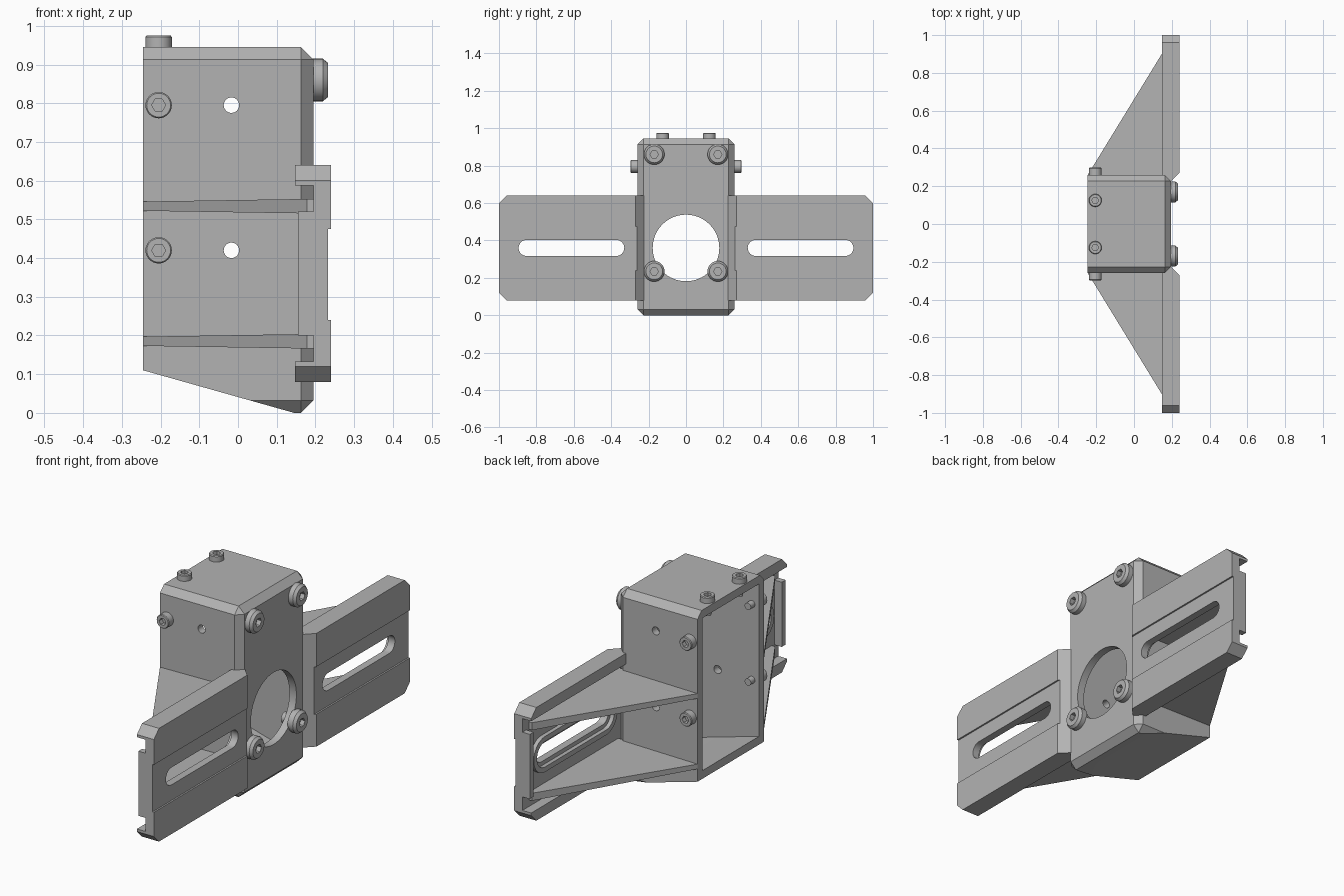
import bpy, bmesh, math
from mathutils import Vector

cube = bpy.data.objects.get("Cube")
if cube:
    bpy.data.objects.remove(cube, do_unlink=True)

mat = bpy.data.materials.new("plain_grey")
mat.use_nodes = True
grey = (0.45, 0.45, 0.45, 1)
mat.diffuse_color = grey
mat.node_tree.nodes["Principled BSDF"].inputs["Base Color"].default_value = grey


def finish(name, bm):
    """Turn a bmesh into a linked object."""
    bmesh.ops.recalc_face_normals(bm, faces=bm.faces)
    mesh = bpy.data.meshes.new(name)
    bm.to_mesh(mesh)
    bm.free()
    mesh.materials.append(mat)
    obj = bpy.data.objects.new(name, mesh)
    bpy.context.collection.objects.link(obj)
    return obj


def prism(points, axis, lo, hi):
    """Extrude a 2D outline along an axis (outline uses the other two axes in order)."""
    bm = bmesh.new()

    def place(p, d):
        co = list(p)
        co.insert("xyz".index(axis), d)
        return bm.verts.new(co)
    a = [place(p, lo) for p in points]
    b = [place(p, hi) for p in points]
    bm.faces.new(a)
    bm.faces.new(b)
    for i in range(len(a)):
        j = (i + 1) % len(a)
        bm.faces.new((a[i], a[j], b[j], b[i]))
    bmesh.ops.recalc_face_normals(bm, faces=bm.faces)
    return bm


def slice_off(bm, point, normal):
    """Remove everything on the normal side of a plane and cap the cut."""
    geom = bm.verts[:] + bm.edges[:] + bm.faces[:]
    bmesh.ops.bisect_plane(bm, geom=geom, plane_co=point, plane_no=normal, clear_outer=True)
    bmesh.ops.edgenet_fill(bm, edges=[e for e in bm.edges if e.is_boundary])


def circle(u, v, r, n=48):
    return [(u + r * math.cos(math.tau * i / n), v + r * math.sin(math.tau * i / n)) for i in range(n)]


def stadium(u0, u1, v, r, n=16):
    """Slot outline with round ends; u0 and u1 are the outer extents."""
    pts = []
    for c, start in ((u1 - r, -math.pi / 2), (u0 + r, math.pi / 2)):
        for i in range(n + 1):
            t = start + math.pi * i / n
            pts.append((c + r * math.cos(t), v + r * math.sin(t)))
    return pts


def apply(obj, kind, **settings):
    mod = obj.modifiers.new(kind.title(), kind)
    for key, value in settings.items():
        setattr(mod, key, value)
    bpy.context.view_layer.objects.active = obj
    bpy.ops.object.modifier_apply(modifier=mod.name)


def cut(obj, bm):
    cutter = finish("cutter", bm)
    cutter.hide_render = True
    apply(obj, "BOOLEAN", operation="DIFFERENCE", solver="EXACT", object=cutter)
    bpy.data.objects.remove(cutter, do_unlink=True)


def mirror_y(obj):
    apply(obj, "MIRROR", use_axis=(False, True, False), use_mirror_merge=False)


# Housing: chamfered box with a sloping underside, open at the -x side
back, front, half, top = -0.245, 0.195, 0.26, 0.945
bm = prism([(back, -half), (front, -half), (front, half), (back, half)], "z", 0, top)
edges = [e for e in bm.edges if max(v.co.x for v in e.verts) > 0]
bmesh.ops.bevel(bm, geom=edges, offset=0.032, segments=1, affect="EDGES")
slice_off(bm, Vector((back, 0, 0.11)), Vector((-0.11, 0, -0.39)))
housing = finish("housing", bm)
cut(housing, prism([(-0.3, 0.166), (0.145, 0.04), (0.157, 0.04), (0.157, 0.905), (-0.3, 0.905)],
                   "y", -0.222, 0.222))
cut(housing, prism(circle(0, 0.36, 0.178, 64), "x", 0.1, 0.3))
for z in (0.795, 0.42):
    cut(housing, prism(circle(-0.017, z, 0.02, 24), "y", -0.4, 0.4))

# Slotted side plates: lipped channel section with a shallow outer recess
mid = 0.36
section = [(0.24, 0.08), (0.24, 0.24), (0.232, 0.24), (0.232, 0.475), (0.24, 0.475), (0.24, 0.64),
           (0.147, 0.64), (0.147, 0.587), (0.195, 0.587), (0.195, 0.133), (0.147, 0.133), (0.147, 0.08)]
bm = prism(section, "y", 0.225, 1)
slice_off(bm, Vector((0.195, 0.225, 0)), Vector((1, -1, 0)))
for z, s in ((0.64, 1), (0.08, -1)):
    slice_off(bm, Vector((0, 0.96, z)), Vector((0, 1, s)))
plate = finish("side_plates", bm)
slot = stadium(0.33, 0.895, mid, 0.043)
cut(plate, prism(slot, "x", 0, 0.4))
mirror_y(plate)

# Raised rim around each slot
rim = finish("slot_rims", prism(stadium(0.285, 0.94, mid, 0.088), "x", 0.175, 0.2))
cut(rim, prism(stadium(0.31, 0.915, mid, 0.063), "x", 0, 0.4))
mirror_y(rim)

# Short end wall closing each channel
wall = finish("end_walls", prism([(0.155, 0.2), (0.2, 0.2), (0.2, 0.52), (0.155, 0.52)], "y", 0.97, 1))
mirror_y(wall)

# Tapered triangular ribs between housing and plates
for name, z in (("upper_ribs", 0.534), ("lower_ribs", 0.185)):
    bm = prism([(back, z - 0.012), (0.2, z - 0.019), (0.2, z + 0.019), (back, z + 0.012)], "y", 0.25, 0.95)
    slice_off(bm, Vector((back, 0.26, 0)), Vector((-0.64, 0.392, 0)))
    mirror_y(finish(name, bm))


def screw(name, loc, axis, r, h, chamfer, socket, reach):
    """Socket head screw; loc is the point on the surface, axis points outward."""
    outline = [(0, -reach), (r * 0.5, -reach), (r * 0.5, -0.005), (r, -0.005),
               (r, h - chamfer), (r - chamfer * 0.8, h), (0, h)]
    bm = bmesh.new()
    verts = [bm.verts.new((x, 0, z)) for x, z in outline]
    line = [bm.edges.new(pair) for pair in zip(verts, verts[1:])]
    bmesh.ops.spin(bm, geom=verts + line, cent=(0, 0, 0), axis=(0, 0, 1),
                   angle=math.tau, steps=32, use_merge=True)
    bmesh.ops.remove_doubles(bm, verts=bm.verts, dist=0.0001)
    obj = finish(name, bm)
    cut(obj, prism(circle(0, 0, socket, 6), "z", h * 0.4, h + 0.05))
    obj.data.transform(Vector(axis).to_track_quat("Z", "Y").to_matrix().to_4x4())
    obj.location = loc


# Screws on the face, sides and top of the housing
for s, side in ((1, "left"), (-1, "right")):
    for z, level in ((0.86, "upper"), (0.235, "lower")):
        screw(f"face_screw_{level}_{side}", (front, s * 0.17, z), (1, 0, 0), 0.055, 0.037, 0.013, 0.022, 0.06)
    for z, level in ((0.795, "upper"), (0.42, "lower")):
        screw(f"side_screw_{level}_{side}", (-0.205, s * half, z), (0, s, 0), 0.034, 0.038, 0.004, 0.018, 0.07)
    screw(f"top_screw_{side}", (-0.205, s * 0.125, top), (0, 0, 1), 0.034, 0.03, 0.004, 0.018, 0.07)

# Smooth round surfaces, keep hard edges
bpy.ops.object.select_all(action="DESELECT")
for obj in bpy.context.collection.objects:
    if obj.type == "MESH" and mat.name in obj.data.materials:
        obj.select_set(True)
        bpy.context.view_layer.objects.active = obj
bpy.ops.object.shade_smooth_by_angle(angle=math.radians(30))
